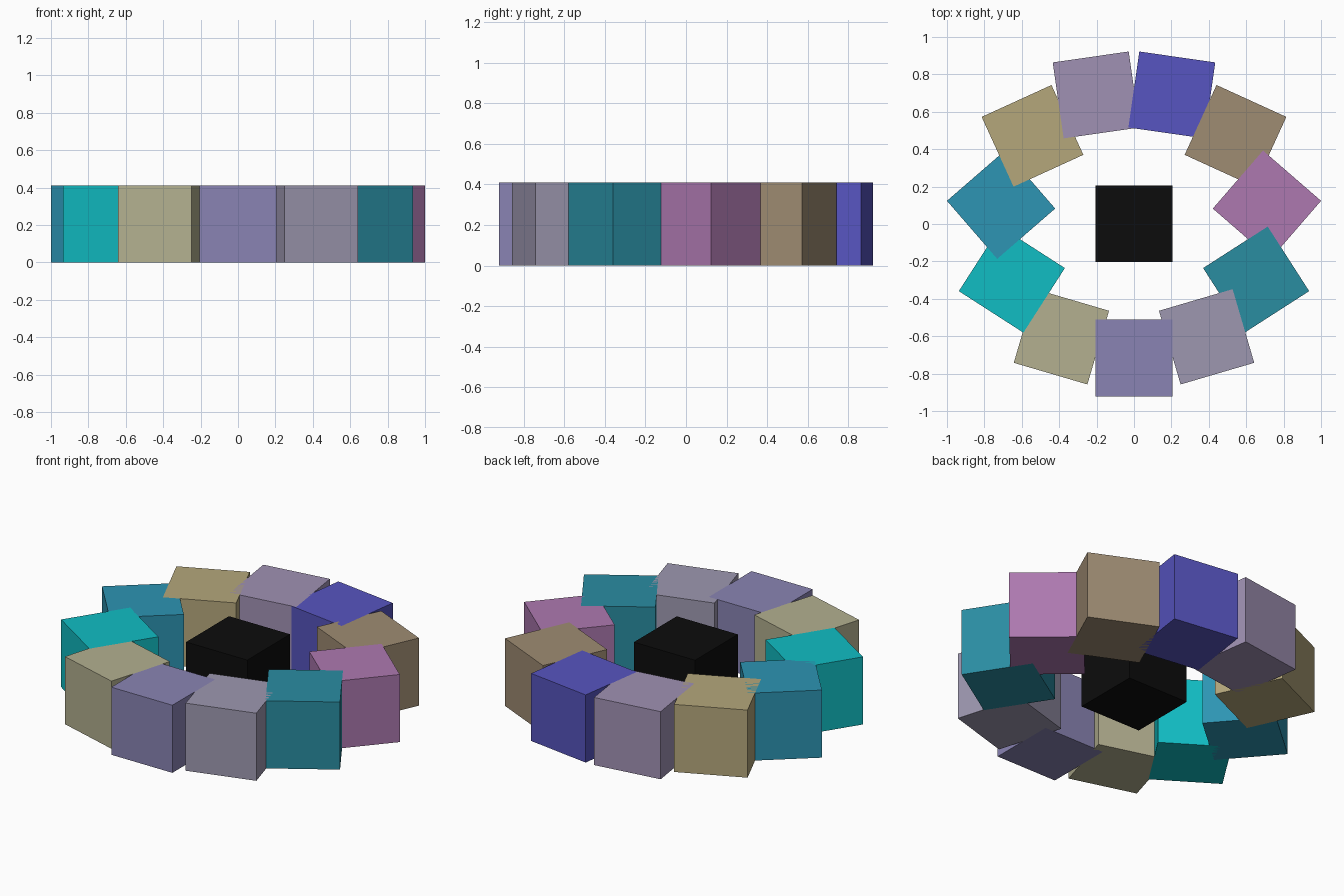
import bpy
from math import pi, sin, cos

if "Cube" in bpy.data.objects:
    bpy.data.objects.remove(bpy.data.objects["Cube"])

SIZE = 0.4103      # edge of every cube
RADIUS = 0.718     # ring radius to cube centres
SHIFT = 0.001      # recentres the odd-numbered ring in y


def linear(c):
    c = min(c * 1.1 / 255, 1)
    return c / 12.92 if c <= 0.04045 else ((c + 0.055) / 1.055) ** 2.4


def add_cube(name, x, y, turn, rgb):
    bpy.ops.mesh.primitive_cube_add(size=SIZE, location=(x, y + SHIFT, SIZE / 2),
                                    rotation=(0, 0, turn))
    cube = bpy.context.object
    cube.name = name
    mat = bpy.data.materials.new(name + "_colour")
    mat.diffuse_color = (*[linear(c) for c in rgb], 1)
    mat.use_nodes = True
    mat.node_tree.nodes["Principled BSDF"].inputs["Base Color"].default_value = mat.diffuse_color
    cube.data.materials.append(mat)


# Ring colours, counter-clockwise from the front
colours = [
    (125, 120, 163), (143, 138, 160), (38, 128, 147), (158, 110, 160),
    (144, 127, 104), (79, 77, 175), (145, 132, 163), (164, 152, 112),
    (41, 135, 163), (15, 172, 178), (163, 160, 131),
]

# Black cube in the middle
add_cube("centre_cube", 0, 0, 0, (11, 11, 11))

# Ring of cubes, each turned by half its angle around the ring
for i, rgb in enumerate(colours):
    a = 2 * pi * i / len(colours)
    add_cube(f"ring_cube_{i + 1}", RADIUS * sin(a), -RADIUS * cos(a), a / 2, rgb)
